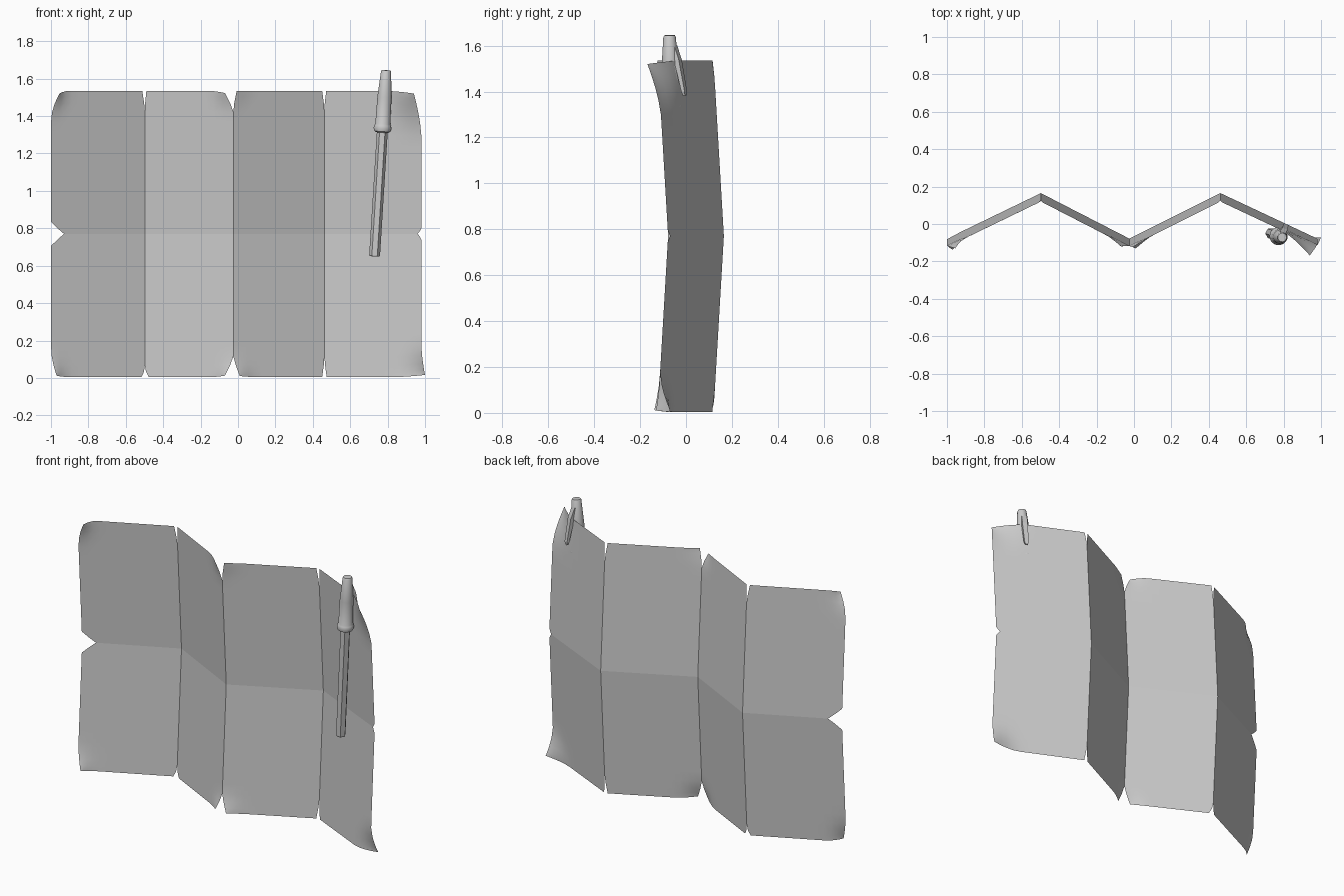
import bpy, bmesh, math
from mathutils import Vector

cube = bpy.data.objects.get("Cube")
if cube:
    bpy.data.objects.remove(cube)

grey = bpy.data.materials.new("plain_grey")
grey.use_nodes = True
colour = (0.6, 0.6, 0.6, 1)
grey.diffuse_color = colour
grey.node_tree.nodes["Principled BSDF"].inputs["Base Color"].default_value = colour


def finish(bm, name, angle=None):
    mesh = bpy.data.meshes.new(name)
    bm.to_mesh(mesh)
    bm.free()
    mesh.materials.append(grey)
    ob = bpy.data.objects.new(name, mesh)
    bpy.context.collection.objects.link(ob)
    if angle:
        bpy.ops.object.select_all(action='DESELECT')
        ob.select_set(True)
        bpy.context.view_layer.objects.active = ob
        bpy.ops.object.shade_smooth_by_angle(angle=math.radians(angle))
    return ob


# Folded sheet: zigzag across, gently bent back at mid height
FOLDS = [-1.0, -0.498, -0.025, 0.462, 0.98]
DEPTH = [-0.078, 0.165, -0.078, 0.165, -0.078]
BOTTOM, MID, TOP = 0.004, 0.77, 1.535
STEPS = 16


def sheet_y(panel, x, z):
    t = (x - FOLDS[panel]) / (FOLDS[panel + 1] - FOLDS[panel])
    y = DEPTH[panel] + t * (DEPTH[panel + 1] - DEPTH[panel])
    return y - 0.045 * abs(z - MID) / (TOP - MID)


# Worn corners: (panel, side, height) -> shift x, y, z, reach x, reach z, power
WEAR = {
    (0, 0, TOP): (0.045, -0.03, -0.015, 0.10, 0.15, 1.5),
    (0, 0, BOTTOM): (0.03, -0.03, 0.008, 0.10, 0.15, 1.5),
    (0, 0, MID): (0.07, 0, 0, 0.20, 0.06, 1.0),
    (0, 1, TOP): (-0.014, 0, 0, 0.10, 0.09, 1.0),
    (0, 1, BOTTOM): (-0.018, 0, 0, 0.10, 0.04, 1.0),
    (1, 0, TOP): (0.008, 0, 0, 0.10, 0.08, 1.0),
    (1, 0, BOTTOM): (0.022, 0, 0, 0.10, 0.04, 1.0),
    (1, 1, TOP): (-0.045, -0.02, -0.012, 0.12, 0.11, 1.2),
    (1, 1, BOTTOM): (-0.045, -0.02, 0.008, 0.12, 0.11, 1.2),
    (2, 0, TOP): (0.018, -0.01, 0, 0.10, 0.09, 1.0),
    (2, 0, BOTTOM): (0.035, -0.025, 0.006, 0.12, 0.11, 1.2),
    (2, 1, TOP): (-0.012, 0, 0, 0.10, 0.09, 1.0),
    (2, 1, BOTTOM): (-0.012, 0, 0, 0.10, 0.09, 1.0),
    (3, 0, TOP): (0.01, 0, 0, 0.10, 0.08, 1.0),
    (3, 0, BOTTOM): (0.012, 0, 0, 0.10, 0.09, 1.0),
    (3, 1, TOP): (-0.04, -0.065, -0.015, 0.20, 0.24, 1.5),
    (3, 1, BOTTOM): (0.02, 0.06, 0.012, 0.15, 0.18, 1.6),
    (3, 1, MID): (-0.02, 0, 0, 0.10, 0.02, 1.0),
}


def worn_point(panel, x, z):
    shift = Vector((0, 0, 0))
    for (p, side, height), (dx, dy, dz, rx, rz, power) in WEAR.items():
        if p == panel:
            away = math.hypot((x - FOLDS[p + side]) / rx, (z - height) / rz)
            shift += Vector((dx, dy, dz)) * max(0, 1 - away) ** power
    x, z = x + shift.x, z + shift.z
    return Vector((x, sheet_y(panel, x, z) + shift.y, z))


bm = bmesh.new()
ease = [(1 - math.cos(math.pi * i / STEPS)) / 2 for i in range(STEPS + 1)]
for panel in range(4):
    x0, x1 = FOLDS[panel], FOLDS[panel + 1]
    for z0, z1 in ((BOTTOM, MID), (MID, TOP)):
        grid = [[bm.verts.new(worn_point(panel, x0 + u * (x1 - x0), z0 + v * (z1 - z0)))
                 for u in ease] for v in ease]
        for a, b in zip(grid, grid[1:]):
            for i in range(STEPS):
                bm.faces.new((a[i], a[i + 1], b[i + 1], b[i]))
finish(bm, "folded_sheet", 30)


# Pen: leaning axis, with rings given as (height, radius)
PEN_LOW, PEN_HIGH = Vector((0.73, -0.05, 0.65)), Vector((0.792, -0.072, 1.645))
AXIS = (PEN_HIGH - PEN_LOW).normalized()
SIDE = Vector((0, 1, 0)).cross(AXIS).normalized()
BACK = AXIS.cross(SIDE)


def on_axis(z):
    return PEN_LOW + AXIS * ((z - PEN_LOW.z) / AXIS.z)


def lathe(name, rings, sides, angle=None):
    bm = bmesh.new()
    loops = []
    for z, r in rings:
        turns = [2 * math.pi * k / sides for k in range(sides)]
        loops.append([bm.verts.new(on_axis(z) + r * (SIDE * math.cos(t) + BACK * math.sin(t)))
                      for t in turns])
    for a, b in zip(loops, loops[1:]):
        for k in range(sides):
            n = (k + 1) % sides
            bm.faces.new((a[k], a[n], b[n], b[k]))
    bm.faces.new(loops[0][::-1])
    bm.faces.new(loops[-1])
    finish(bm, name, angle)


lathe("pen_barrel", [(0.65, 0.026), (0.656, 0.029), (1.33, 0.029)], 6)
lathe("pen_cap", [(1.312, 0.032), (1.318, 0.043), (1.335, 0.048), (1.35, 0.044),
                  (1.357, 0.040), (1.50, 0.038), (1.638, 0.027), (1.645, 0.023)], 24, 35)

# Clip: tapering blade that hooks over the back of the sheet
bm = bmesh.new()
across = Vector((0.9, -0.42, 0))
out = Vector((0.42, 0.9, 0))
loops = []
for point, half, thick in (((0.792, -0.052, 1.60), 0.016, 0.008),
                           ((0.802, -0.036, 1.54), 0.016, 0.012),
                           ((0.811, -0.008, 1.40), 0.013, 0.008),
                           ((0.811, -0.006, 1.383), 0.008, 0.005)):
    loops.append([bm.verts.new(Vector(point) + across * half * s + out * thick * t)
                  for s, t in ((-1, -1), (1, -1), (1, 1), (-1, 1))])
for a, b in zip(loops, loops[1:]):
    for k in range(4):
        n = (k + 1) % 4
        bm.faces.new((a[k], b[k], b[n], a[n]))
bm.faces.new(loops[0])
bm.faces.new(loops[-1][::-1])
bmesh.ops.recalc_face_normals(bm, faces=bm.faces)
finish(bm, "pen_clip")
